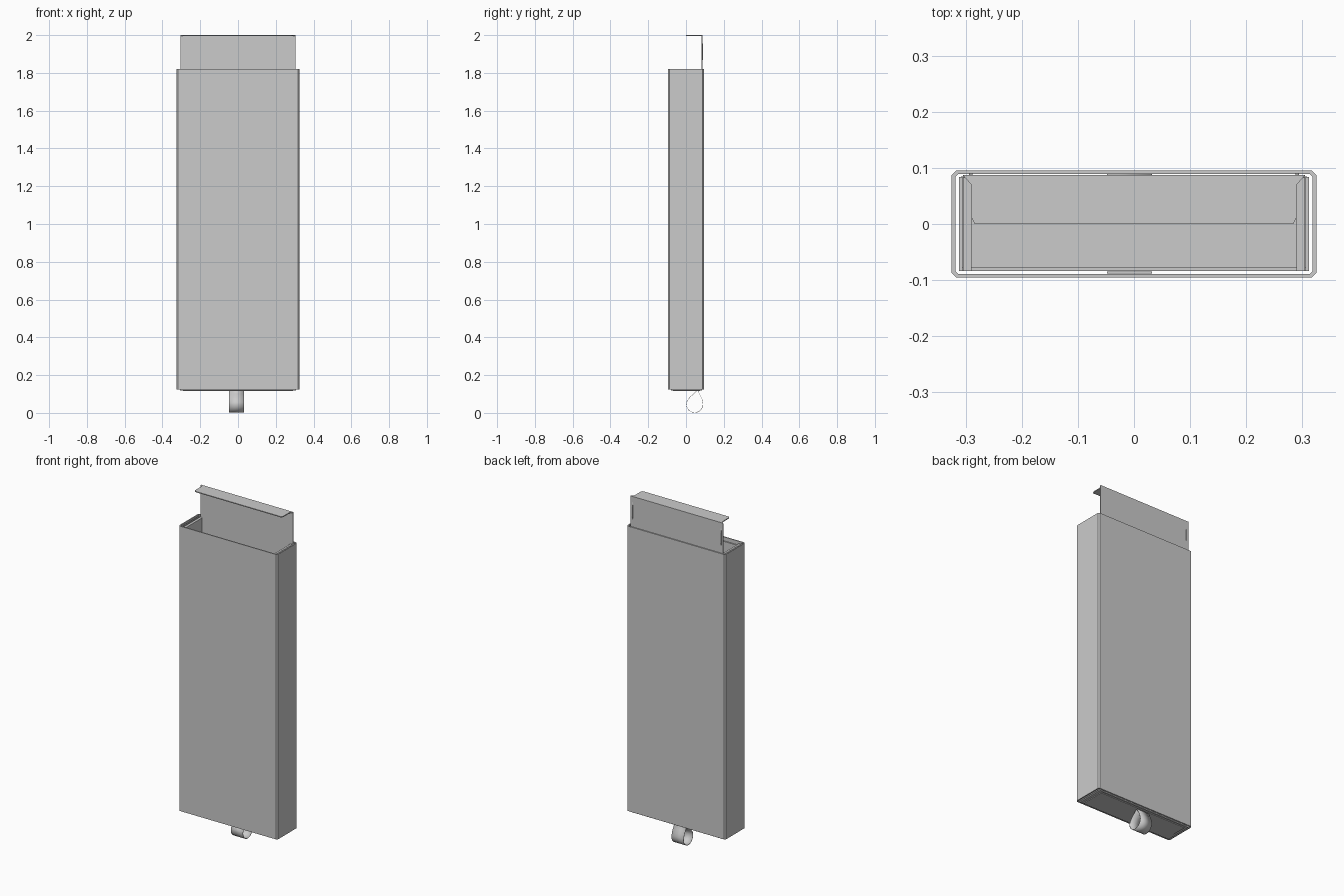
import bpy, bmesh, math

if "Cube" in bpy.data.objects:
    bpy.data.objects.remove(bpy.data.objects["Cube"])

card = bpy.data.materials.new("grey card")
card.diffuse_color = (0.6, 0.6, 0.6, 1)
card.use_nodes = True
card.node_tree.nodes["Principled BSDF"].inputs["Base Color"].default_value = card.diffuse_color


def make(name, bm, smooth=False):
    bmesh.ops.recalc_face_normals(bm, faces=bm.faces)
    mesh = bpy.data.meshes.new(name)
    bm.to_mesh(mesh)
    bm.free()
    mesh.materials.append(card)
    ob = bpy.data.objects.new(name, mesh)
    bpy.context.collection.objects.link(ob)
    if smooth:
        bpy.context.view_layer.objects.active = ob
        ob.select_set(True)
        bpy.ops.object.shade_smooth_by_angle(angle=math.radians(35))
        ob.select_set(False)
    return ob


def box(name, x0, x1, y0, y1, z0, z1):
    bm = bmesh.new()
    bmesh.ops.create_cube(bm, size=1)
    for v in bm.verts:
        v.co = ((x0 + x1) / 2 + v.co.x * (x1 - x0),
                (y0 + y1) / 2 + v.co.y * (y1 - y0),
                (z0 + z1) / 2 + v.co.z * (z1 - z0))
    return make(name, bm)


def prism(name, pts, to3d, a, b, smooth=False):
    """Extrude a closed outline between two depths."""
    bm = bmesh.new()
    lo = [bm.verts.new(to3d(p, a)) for p in pts]
    hi = [bm.verts.new(to3d(p, b)) for p in pts]
    bm.faces.new(lo)
    bm.faces.new(hi)
    for i in range(len(pts)):
        j = (i + 1) % len(pts)
        bm.faces.new((lo[i], lo[j], hi[j], hi[i]))
    return make(name, bm, smooth)


def flat(p, z):
    return (p[0], p[1], z)


def side(p, x):
    return (x, p[0], p[1])


def ring(w, d, c):
    return [(w - c, -d), (w, -d + c), (w, d - c), (w - c, d),
            (-w + c, d), (-w, d - c), (-w, -d + c), (-w + c, -d)]


# Outer sleeve: chamfered tube open at both ends
bm = bmesh.new()
loops = []
for w, d, c, z in ((0.325, 0.095, 0.008, 0.125), (0.325, 0.095, 0.008, 1.82),
                   (0.318, 0.089, 0.005, 1.82), (0.318, 0.089, 0.005, 0.125)):
    loops.append([bm.verts.new((x, y, z)) for x, y in ring(w, d, c)])
for k in range(4):
    a, b = loops[k], loops[(k + 1) % 4]
    for i in range(8):
        j = (i + 1) % 8
        bm.faces.new((a[i], a[j], b[j], b[i]))
make("sleeve", bm)

# Tray: front wall, tall back panel, double side walls and floor
box("tray_front", -0.31, 0.31, -0.084, -0.077, 0.125, 1.80)
box("tray_back", -0.305, 0.305, 0.082, 0.087, 0.125, 1.997)
box("tray_floor", -0.308, 0.308, -0.08, 0.085, 0.119, 0.127)
box("floor_flap", -0.29, 0.29, -0.07, 0.075, 0.115, 0.119)
for s, tag in ((-1, "left"), (1, "right")):
    box("tray_side_" + tag, *sorted((s * 0.306, s * 0.312)), -0.084, 0.084, 0.125, 1.815)
    prism("side_lining_" + tag,
          [(s * 0.29, -0.084), (s * 0.305, -0.084), (s * 0.305, 0.084), (s * 0.29, 0.077)],
          flat, 0.127, 1.81)
    # Small locking tab on the back of the raised panel
    prism("lock_tab_" + tag, [(0.087, 1.86), (0.091, 1.88), (0.091, 1.94), (0.087, 1.965)],
          side, s * 0.294, s * 0.288)

# Folded lid flap with tapered ends
prism("lid_flap", [(-0.305, 0.087), (-0.29, 0.07), (-0.29, 0.012), (-0.284, 0.0),
                   (0.284, 0.0), (0.29, 0.012), (0.29, 0.07), (0.305, 0.087)],
      flat, 1.995, 2.0)

# Ribbon pull: teardrop loop
path = [(0.058, 0.125), (0.053, 0.113), (0.04, 0.1), (0.022, 0.085), (0.008, 0.066)]
path += [(0.046 + 0.044 * math.cos(t), 0.046 + 0.044 * math.sin(t))
         for t in [math.radians(170 + 200 * i / 18) for i in range(19)]]
path += [(0.085, 0.072), (0.075, 0.092), (0.066, 0.11), (0.062, 0.125)]
bm = bmesh.new()
left = [bm.verts.new((-0.048, y, z)) for y, z in path]
right = [bm.verts.new((0.032, y, z)) for y, z in path]
for i in range(len(path) - 1):
    bm.faces.new((left[i], left[i + 1], right[i + 1], right[i]))
ribbon = make("ribbon_pull", bm, True)
mod = ribbon.modifiers.new("thickness", "SOLIDIFY")
mod.thickness = 0.002
mod.offset = 0

# Ribbon tail running up between the tray and the sleeve
box("ribbon_tail", -0.048, 0.032, -0.088, -0.085, 0.13, 1.78)
